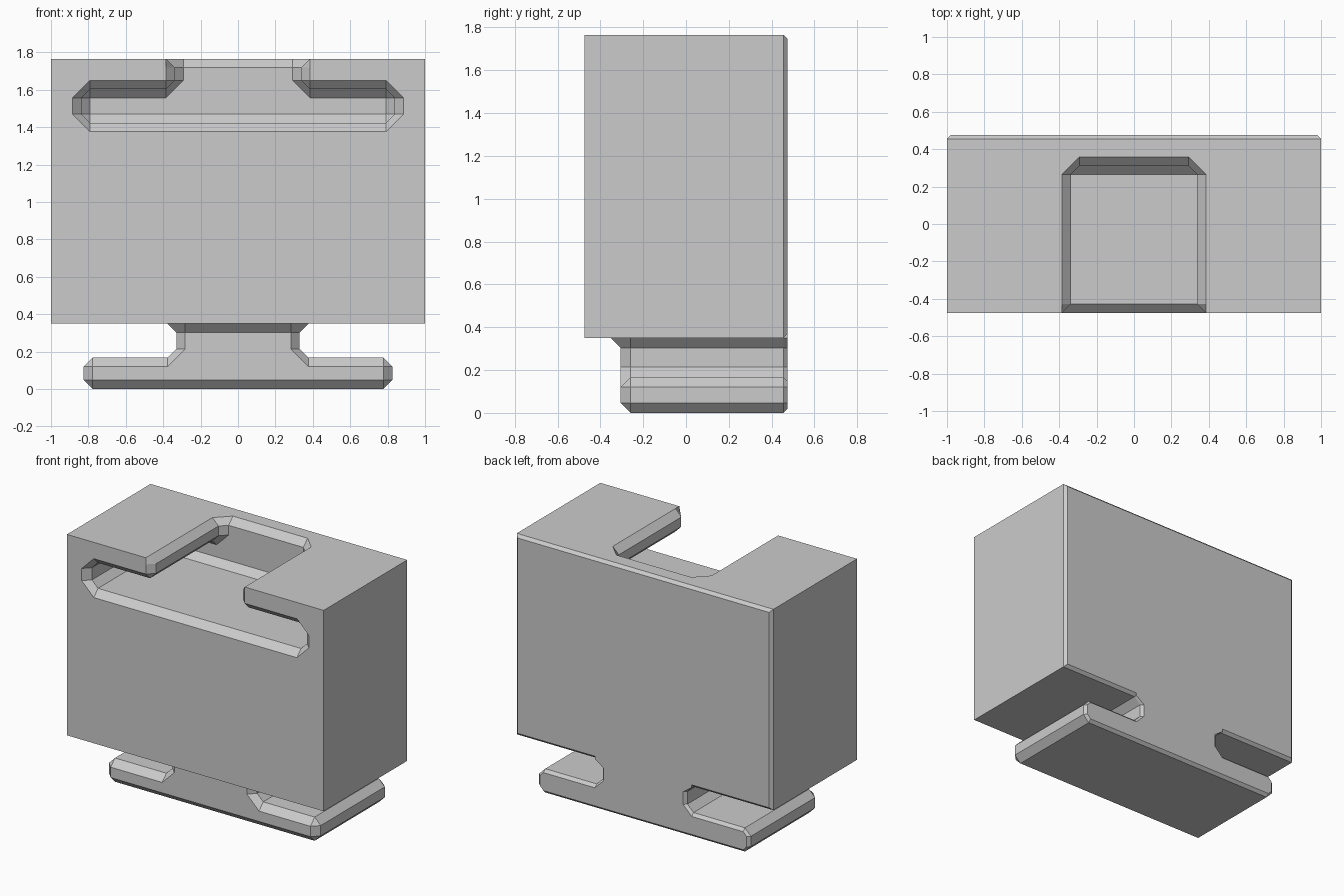
import bpy
import bmesh

cube = bpy.data.objects.get("Cube")
if cube:
    bpy.data.objects.remove(cube, do_unlink=True)

# Material
grey = bpy.data.materials.new("plain_grey")
grey.use_nodes = True
colour = (0.6, 0.6, 0.6, 1)
grey.diffuse_color = colour
grey.node_tree.nodes["Principled BSDF"].inputs["Base Color"].default_value = colour

BEVEL = 0.047
BACK_BEVEL = 0.02
DEPTH = 0.475
BODY_BOTTOM, BODY_TOP = 0.35, 1.765


def finish(bm, name):
    bmesh.ops.remove_doubles(bm, verts=bm.verts, dist=0.0005)
    bmesh.ops.recalc_face_normals(bm, faces=bm.faces)
    mesh = bpy.data.meshes.new(name)
    bm.to_mesh(mesh)
    bm.free()
    mesh.materials.append(grey)
    obj = bpy.data.objects.new(name, mesh)
    bpy.context.collection.objects.link(obj)
    return obj


def tee_half(w, s, z0, z1, z2, extra, inset, top_inset):
    """Right half of a chamfered T outline; every point moves inward by inset."""
    c, i = BEVEL, inset
    return [(w - c, z0 + i), (w - i, z0 + c), (w - i, z1 - c), (w - c, z1 - i),
            (s + c, z1 - i), (s - i, z1 + c), (s - i, z2 - c),
            (s + c - top_inset, z2), (s + c - top_inset, z2 + extra)]


def tee_loft(name, size, sections):
    """Loft T outlines; a section is (y, y of the flared top, inset, top inset)."""
    bm = bmesh.new()
    rings = []
    for y, top_y, inset, top_inset in sections:
        half = tee_half(*size, inset, top_inset)
        low = len(half) - 2
        right = [bm.verts.new((x, y if k < low else top_y, z))
                 for k, (x, z) in enumerate(half)]
        left = [bm.verts.new((-v.co.x, v.co.y, v.co.z)) for v in right]
        rings.append(right + left[::-1])
    n = len(rings[0])
    for a, b in zip(rings, rings[1:]):
        for k in range(n):
            m = (k + 1) % n
            bm.faces.new((a[k], a[m], b[m], b[k]))
    # End caps: one flat face plus strips for the flared top
    for ring in (rings[0], rings[-1]):
        bm.faces.new(ring[:low] + ring[n - low:])
        for k in range(low - 1, low + 1):
            bm.faces.new((ring[k], ring[k + 1], ring[n - 2 - k], ring[n - 1 - k]))
    return finish(bm, name)


# Block body with a small bevel around its back face
bm = bmesh.new()
rings = []
for y, inset in ((-DEPTH, 0), (DEPTH - BACK_BEVEL, 0), (DEPTH, BACK_BEVEL)):
    x, lo, hi = 1 - inset, BODY_BOTTOM + inset, BODY_TOP - inset
    rings.append([bm.verts.new((px, y, pz))
                  for px, pz in ((-x, lo), (x, lo), (x, hi), (-x, hi))])
for a, b in zip(rings, rings[1:]):
    for k in range(4):
        m = (k + 1) % 4
        bm.faces.new((a[k], a[m], b[m], b[k]))
bm.faces.new(rings[0])
bm.faces.new(rings[-1])
body = finish(bm, "block_body")

# T slot cut into the top, open at the front and flared at its mouth
slot_end = 0.265
slot = tee_loft(
    "slot_cutter", (0.838, 0.338, 1.423, 1.603, BODY_TOP, 0.1),
    [(-DEPTH - 0.1, -DEPTH - 0.1, -BEVEL, 0),
     (-DEPTH, -DEPTH, -BEVEL, 0),
     (-DEPTH + BEVEL, -DEPTH + BEVEL, 0, 0),
     (slot_end, slot_end, 0, 0),
     (slot_end + BEVEL, slot_end + 2 * BEVEL, BEVEL, 2 * BEVEL)])
slot.hide_render = True
slot.display_type = 'WIRE'
cut = body.modifiers.new("slot", 'BOOLEAN')
cut.operation = 'DIFFERENCE'
cut.solver = 'EXACT'
cut.object = slot
bpy.context.view_layer.objects.active = body
body.select_set(True)
bpy.ops.object.modifier_apply(modifier=cut.name)
bpy.data.objects.remove(slot, do_unlink=True)

# Matching T rail below, flush with the back of the block
rail_front = -0.258
tee_loft(
    "bottom_rail", (0.825, 0.33, 0, 0.167, BODY_BOTTOM, BACK_BEVEL),
    [(rail_front - BEVEL, rail_front - 2 * BEVEL, BEVEL, 2 * BEVEL),
     (rail_front, rail_front, 0, 0),
     (DEPTH - BACK_BEVEL, DEPTH - BACK_BEVEL, 0, 0),
     (DEPTH, DEPTH, BACK_BEVEL, 0)])
